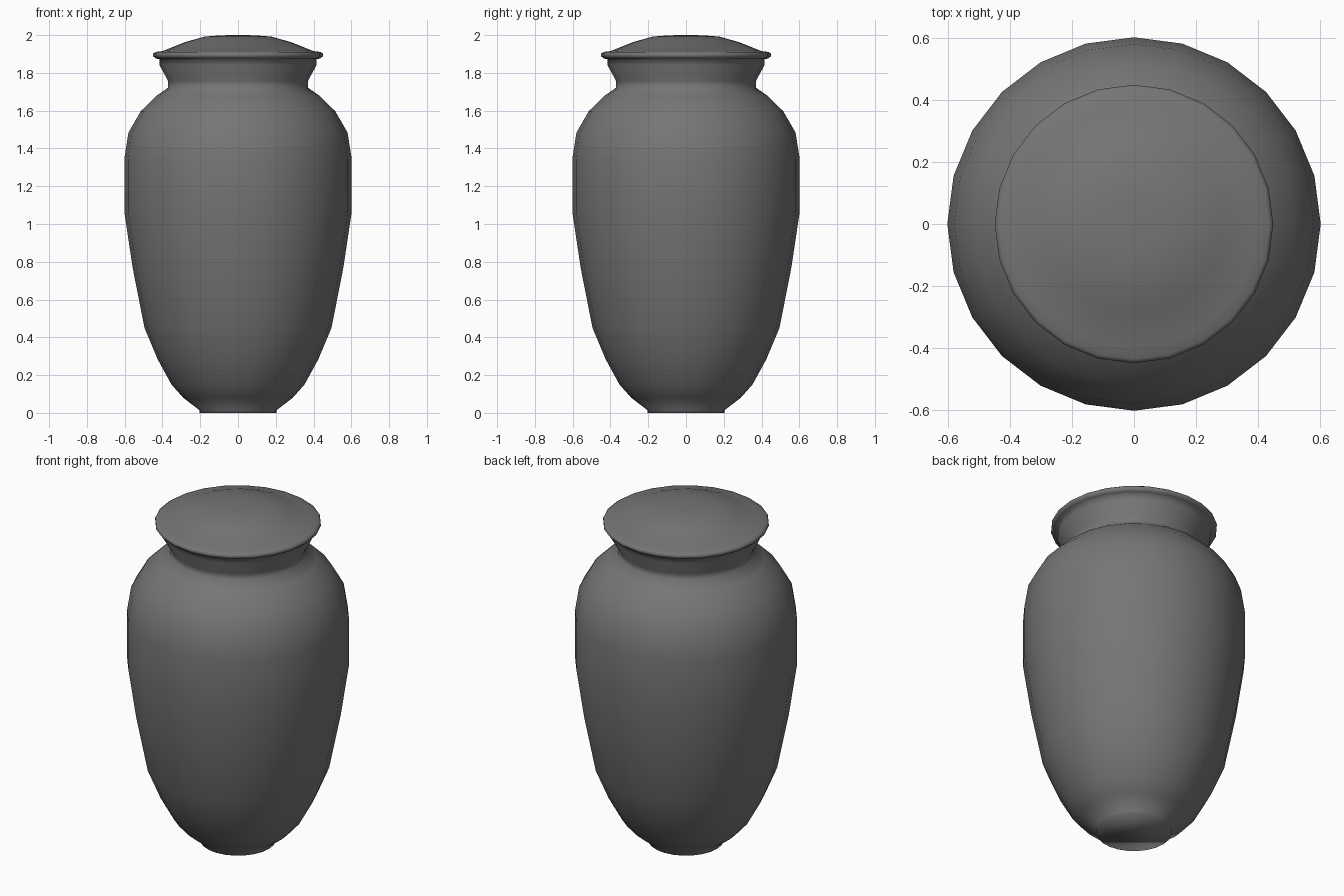
import bpy, bmesh, math

if "Cube" in bpy.data.objects:
    bpy.data.objects.remove(bpy.data.objects["Cube"])

SIDES = 24


def lathe(name, profile, color):
    """Revolve (radius, height) points around z; base is capped, radius 0 is a pole."""
    bm = bmesh.new()
    rings = []
    for r, z in profile:
        if r == 0:
            rings.append([bm.verts.new((0, 0, z))] * SIDES)
        else:
            rings.append([bm.verts.new((r * math.cos(math.tau * i / SIDES),
                                        r * math.sin(math.tau * i / SIDES), z))
                          for i in range(SIDES)])
    bm.faces.new(rings[0])
    for low, high in zip(rings, rings[1:]):
        for i in range(SIDES):
            j = (i + 1) % SIDES
            corners = list(dict.fromkeys((low[i], low[j], high[j], high[i])))
            bm.faces.new(corners)
    bmesh.ops.recalc_face_normals(bm, faces=bm.faces)
    for face in bm.faces:
        face.smooth = True
    mesh = bpy.data.meshes.new(name)
    bm.to_mesh(mesh)
    bm.free()
    mat = bpy.data.materials.new(name + "_grey")
    mat.diffuse_color = color
    mat.use_nodes = True
    mat.node_tree.nodes["Principled BSDF"].inputs["Base Color"].default_value = mat.diffuse_color
    mesh.materials.append(mat)
    obj = bpy.data.objects.new(name, mesh)
    bpy.context.collection.objects.link(obj)
    return obj


# Foot, swelling belly, shoulder and flared neck
body = [
    (0.205, 0), (0.205, 0.015), (0.29, 0.08), (0.352, 0.15),
    (0.425, 0.283), (0.495, 0.45), (0.558, 0.77), (0.602, 1.065),
    (0.602, 1.345), (0.58, 1.484), (0.515, 1.597), (0.43, 1.68),
    (0.37, 1.722), (0.37, 1.757), (0.415, 1.84), (0.415, 1.873)]

# Closed lid: thin rounded rim and low dome, blending smoothly from the neck
lid = [
    (0.436, 1.876), (0.449, 1.888), (0.449, 1.902), (0.436, 1.911),
    (0.40, 1.915), (0.283, 1.962), (0.177, 1.992), (0.09, 1.999), (0, 2.0)]

lathe("urn", body + lid, (0.18, 0.18, 0.18, 1))
